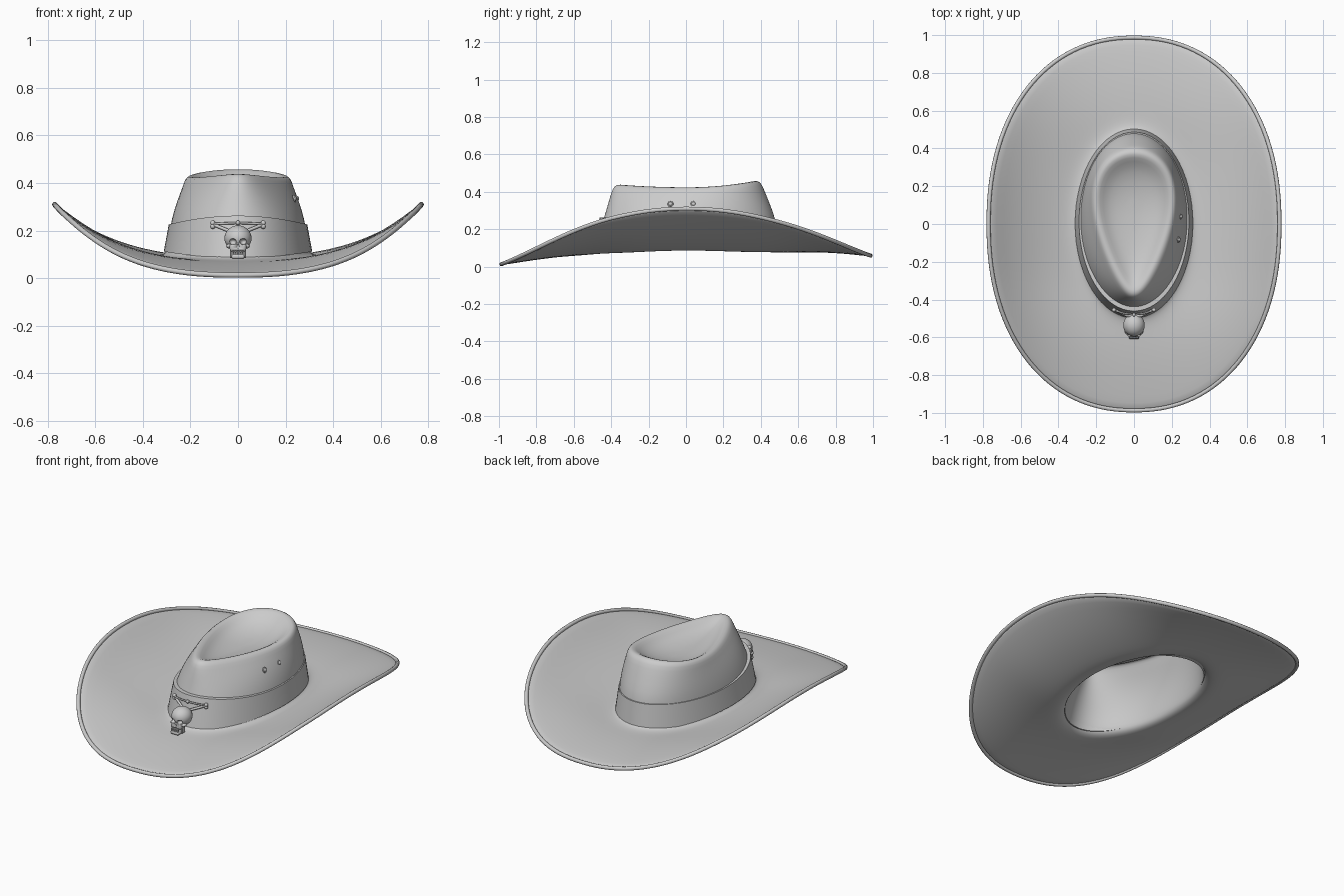
import bpy, bmesh, math
from mathutils import Vector

if "Cube" in bpy.data.objects:
    bpy.data.objects.remove(bpy.data.objects["Cube"])

N = 64
ANG = [2 * math.pi * i / N for i in range(N)]


def brim_point(t, a=0.77, b=0.987):
    c, s = math.cos(t), math.sin(t)
    p = 0.91
    return (a * math.copysign(abs(c) ** p, c), b * math.copysign(abs(s) ** p, s))


def brim_z(x, y):
    # centre line droops at front and back, sides sweep upward
    if y < 0:
        zc = 0.072 - 0.068 * max(0, (-y - 0.4) / 0.6) ** 1.6
    else:
        zc = 0.072 + 0.04 * y * y - 0.062 * y ** 4
    mid = math.exp(-(y / 0.5) ** 4)
    k = (0.235 + 0.018 * mid) * (1 - 0.4 * y * y)
    return zc + 0.007 - 0.022 * mid + k * (abs(x) / 0.77) ** 2.6


def oval(t, a, b, c, k=0.0):
    # egg / teardrop outline, k pinches the front
    s = math.sin(t)
    return a * math.cos(t) * (1 + k * s), c + b * s


def rim_z(t, flat=0.0):
    s = math.sin(t)
    return 0.421 + (1 - flat) * (0.034 if s > 0 else 0.014) * s * s


def finish(ob, angle=40):
    bpy.ops.object.select_all(action='DESELECT')
    ob.select_set(True)
    bpy.context.view_layer.objects.active = ob
    bpy.ops.object.shade_smooth_by_angle(angle=math.radians(angle))
    return ob


def loft(name, rings, pole=None, closed=False):
    bm = bmesh.new()
    vr = [[bm.verts.new(p) for p in r] for r in rings]
    pairs = list(zip(vr, vr[1:])) + ([(vr[-1], vr[0])] if closed else [])
    for r0, r1 in pairs:
        for i in range(N):
            j = (i + 1) % N
            bm.faces.new((r0[i], r0[j], r1[j], r1[i]))
    if pole:
        v = bm.verts.new(pole)
        for i in range(N):
            bm.faces.new((vr[-1][i], vr[-1][(i + 1) % N], v))
    bmesh.ops.recalc_face_normals(bm, faces=bm.faces)
    me = bpy.data.meshes.new(name)
    bm.to_mesh(me)
    bm.free()
    ob = bpy.data.objects.new(name, me)
    bpy.context.collection.objects.link(ob)
    return ob


def ball(name, loc, size, seg=24):
    bpy.ops.mesh.primitive_uv_sphere_add(segments=seg, ring_count=seg // 2, location=loc)
    ob = bpy.context.object
    ob.name = name
    ob.scale = size
    return finish(ob, 80)


def box(name, loc, size, bevel=0.0):
    bpy.ops.mesh.primitive_cube_add(size=1, location=loc)
    ob = bpy.context.object
    ob.name = name
    ob.scale = size
    bpy.ops.object.transform_apply(location=False, rotation=False, scale=True)
    if bevel:
        m = ob.modifiers.new("bevel", 'BEVEL')
        m.width, m.segments = bevel, 3
    return finish(ob)


def tube(name, pts, r, cyclic=False):
    cu = bpy.data.curves.new(name, 'CURVE')
    cu.dimensions = '3D'
    cu.bevel_depth, cu.bevel_resolution, cu.use_fill_caps = r, 3, True
    sp = cu.splines.new('POLY')
    sp.points.add(len(pts) - 1)
    for p, q in zip(sp.points, pts):
        p.co = (*q, 1)
    sp.use_cyclic_u = cyclic
    ob = bpy.data.objects.new(name, cu)
    bpy.context.collection.objects.link(ob)
    return ob


# Felt shell: brim, fillet, crown wall, rim and dished top in one loft
rings = []
for f, lift in ((1, 0), (0.85, 0), (0.68, 0), (0.5, 0), (0.32, 0), (0.19, 0),
                (0.11, 0.003), (0.05, 0.011), (0.015, 0.025), (0.0, 0.045)):
    ring = []
    for t in ANG:
        (x0, y0), (x1, y1) = oval(t, 0.291, 0.48, 0.003), brim_point(t)
        x, y = x0 + (x1 - x0) * f, y0 + (y1 - y0) * f
        ring.append((x, y, brim_z(x, y) + lift))
    rings.append(ring)
for a, b, c, k, z in ((0.285, 0.471, 0.009, 0, 0.17), (0.273, 0.455, 0.02, 0.03, 0.25),
                      (0.246, 0.428, 0.016, 0.15, 0.33)):
    rings.append([(*oval(t, a, b, c, k), z) for t in ANG])
for a, b, c, k, dz, flat in ((0.213, 0.399, 0.008, 0.33, -0.032, 0), (0.203, 0.386, 0.007, 0.39, -0.008, 0),
                             (0.182, 0.362, 0.008, 0.45, 0.003, 0), (0.155, 0.325, 0.013, 0.45, -0.022, 0),
                             (0.12, 0.26, 0.025, 0.42, -0.044, 0.4), (0.06, 0.14, 0.04, 0.3, -0.056, 0.9)):
    rings.append([(*oval(t, a, b, c, k), rim_z(t, flat) + dz) for t in ANG])
shell = finish(loft("felt_shell", rings, pole=(0, 0.045, 0.362)), 180)
m = shell.modifiers.new("thickness", 'SOLIDIFY')
m.thickness, m.offset = 0.013, 0
m = shell.modifiers.new("smooth", 'SUBSURF')
m.levels = m.render_levels = 1

# Rolled edge around the brim
edge = []
for i in range(128):
    x, y = brim_point(2 * math.pi * i / 128)
    edge.append((x, y, brim_z(x, y)))
tube("brim_edge", edge, 0.011, True)


# Hat band, taller at the front
def band_ring(a, b, c, top):
    out = []
    for t in ANG:
        x, y = oval(t, a, b, c)
        s = math.sin(t)
        if top:
            z = 0.226 + (0.037 if s < 0 else 0.008) * s * s
        else:
            z = 0.112 - 0.026 * s * s
        out.append((x, y, z))
    return out


finish(loft("hat_band", [band_ring(0.291, 0.48, 0.003, False), band_ring(0.312, 0.502, 0.003, False),
                         band_ring(0.291, 0.474, 0.013, True), band_ring(0.272, 0.45, 0.018, True)],
            closed=True))

# Two vent studs on the right side of the crown
for i, (x, y) in enumerate(((0.231, -0.083), (0.242, 0.04))):
    ball(f"vent_stud_{i}", (x + 0.006, y, 0.335), (0.009, 0.011, 0.011), 16)
    bpy.ops.mesh.primitive_torus_add(location=(x + 0.005, y, 0.335), rotation=(0, math.radians(72), 0),
                                     major_radius=0.012, minor_radius=0.004,
                                     major_segments=20, minor_segments=8)
    bpy.context.object.name = f"vent_ring_{i}"
    finish(bpy.context.object, 80)

# Skull ornament: cranium with carved eyes and nose
skull = ball("skull_cranium", (0, -0.535, 0.168), (0.057, 0.06, 0.054), 32)
face = box("skull_cheeks", (0, -0.573, 0.13), (0.07, 0.05, 0.037), 0.012)
for sx in (-1, 1):
    ball("skull_cheekbone", (sx * 0.036, -0.567, 0.135), (0.014, 0.02, 0.01), 16)
for loc, size in (((-0.023, -0.593, 0.154), (0.016, 0.022, 0.013)),
                  ((0.023, -0.593, 0.154), (0.016, 0.022, 0.013)),
                  ((0, -0.602, 0.134), (0.007, 0.012, 0.01))):
    cut = ball("socket_cutter", loc, size, 16)
    cut.hide_render = True
    cut.display_type = 'WIRE'
    for ob in (skull, face):
        m = ob.modifiers.new("socket", 'BOOLEAN')
        m.operation, m.object, m.solver = 'DIFFERENCE', cut, 'EXACT'
box("skull_jaw", (0, -0.58, 0.091), (0.054, 0.06, 0.02), 0.008)
for sx in (-1, 1):
    box("jaw_hinge", (sx * 0.029, -0.565, 0.106), (0.009, 0.03, 0.042), 0.003)
for i in range(6):
    for z in (0.112, 0.102):
        box("tooth", ((i - 2.5) * 0.0078, -0.6, z), (0.0068, 0.014, 0.011), 0.002)

# Crossed bones and the cord behind the skull
for sx in (-1, 1):
    end = Vector((sx * 0.102, -0.455, 0.225))
    tube("cross_bone", [end, (sx * 0.04, -0.485, 0.2), (-sx * 0.03, -0.495, 0.165)], 0.007)
    for dz in (-0.007, 0.007):
        ball("bone_knob", end + Vector((sx * 0.004, 0, dz)), (0.011, 0.011, 0.011), 12)
tube("cord", [(-0.105, -0.457, 0.228), (-0.05, -0.474, 0.231), (0, -0.479, 0.232),
              (0.05, -0.474, 0.231), (0.105, -0.457, 0.228)], 0.005)
ball("cord_knot", (0, -0.48, 0.233), (0.01, 0.01, 0.01), 12)

# Cutters are out of the picture
for ob in bpy.data.objects:
    if ob.name.startswith("socket_cutter"):
        ob.hide_set(True)
